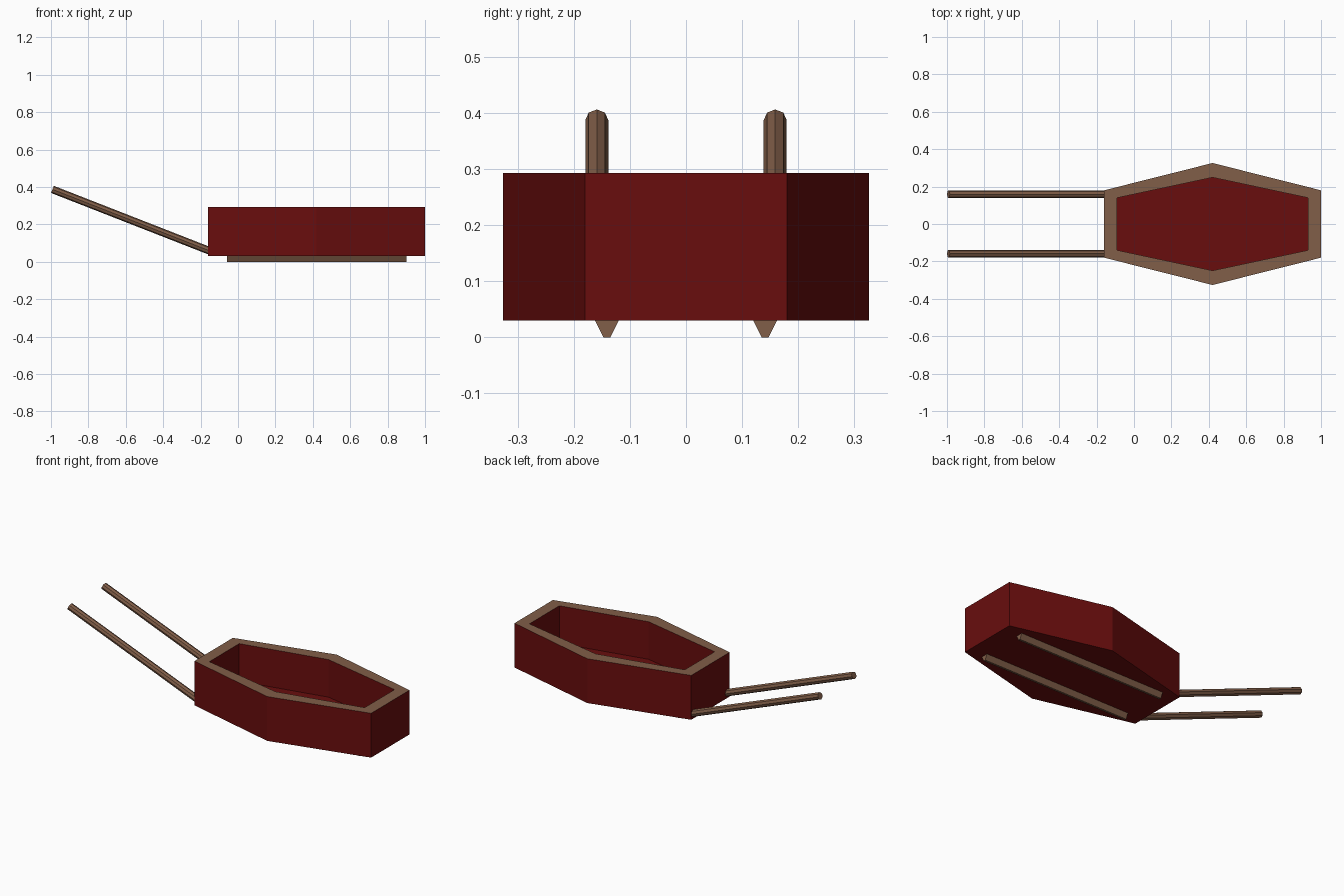
import bpy, bmesh, math

if "Cube" in bpy.data.objects:
    bpy.data.objects.remove(bpy.data.objects["Cube"])


def material(name, rgb):
    m = bpy.data.materials.new(name)
    m.diffuse_color = (*rgb, 1)
    m.use_nodes = True
    m.node_tree.nodes["Principled BSDF"].inputs["Base Color"].default_value = m.diffuse_color
    return m


RED = material("dark red paint", (0.14, 0.004, 0.004))
WOOD = material("brown wood", (0.22, 0.112, 0.065))


def finish(bm, name, *mats):
    bmesh.ops.recalc_face_normals(bm, faces=bm.faces)
    me = bpy.data.meshes.new(name)
    bm.to_mesh(me)
    bm.free()
    ob = bpy.data.objects.new(name, me)
    for m in mats:
        me.materials.append(m)
    bpy.context.collection.objects.link(ob)
    return ob


def hexagon(bm, x0, x1, end, mid, z):
    xm = (x0 + x1) / 2
    pts = [(x0, -end), (xm, -mid), (x1, -end), (x1, end), (xm, mid), (x0, end)]
    return [bm.verts.new((x, y, z)) for x, y in pts]


# Hollow six-sided tub with a wooden rim
bm = bmesh.new()
rings = [hexagon(bm, -0.16, 1.0, 0.18, 0.326, 0.03),
         hexagon(bm, -0.16, 1.0, 0.18, 0.326, 0.293),
         hexagon(bm, -0.09, 0.93, 0.14, 0.249, 0.293),
         hexagon(bm, -0.09, 0.93, 0.14, 0.249, 0.07)]
for k in range(3):
    a, b = rings[k], rings[k + 1]
    for i in range(6):
        j = (i + 1) % 6
        f = bm.faces.new((a[i], a[j], b[j], b[i]))
        f.material_index = 1 if k == 1 else 0
bm.faces.new(rings[0])
bm.faces.new(rings[3])
finish(bm, "tub", RED, WOOD)

for side, s in (("front", -1), ("back", 1)):
    # Tapered runner under the tub
    bm = bmesh.new()
    y = 0.141 * s
    prof = [(y - 0.021, 0.03), (y - 0.006, 0), (y + 0.006, 0), (y + 0.021, 0.03)]
    f = bm.faces.new([bm.verts.new((-0.06, py, pz)) for py, pz in prof])
    ext = bmesh.ops.extrude_face_region(bm, geom=[f])["geom"]
    bmesh.ops.translate(bm, vec=(0.96, 0, 0),
                        verts=[v for v in ext if isinstance(v, bmesh.types.BMVert)])
    finish(bm, side + "_runner", WOOD)

    # Sloping eight-sided handle pole
    x0, z0, x1, z1 = -0.992, 0.387, -0.13, 0.05
    dx, dz = x1 - x0, z1 - z0
    bpy.ops.mesh.primitive_cylinder_add(
        vertices=8, radius=0.0205, depth=math.hypot(dx, dz),
        location=((x0 + x1) / 2, 0.159 * s, (z0 + z1) / 2),
        rotation=(0, math.atan2(dx, dz), 0))
    pole = bpy.context.object
    pole.name = side + "_handle"
    pole.data.materials.append(WOOD)
